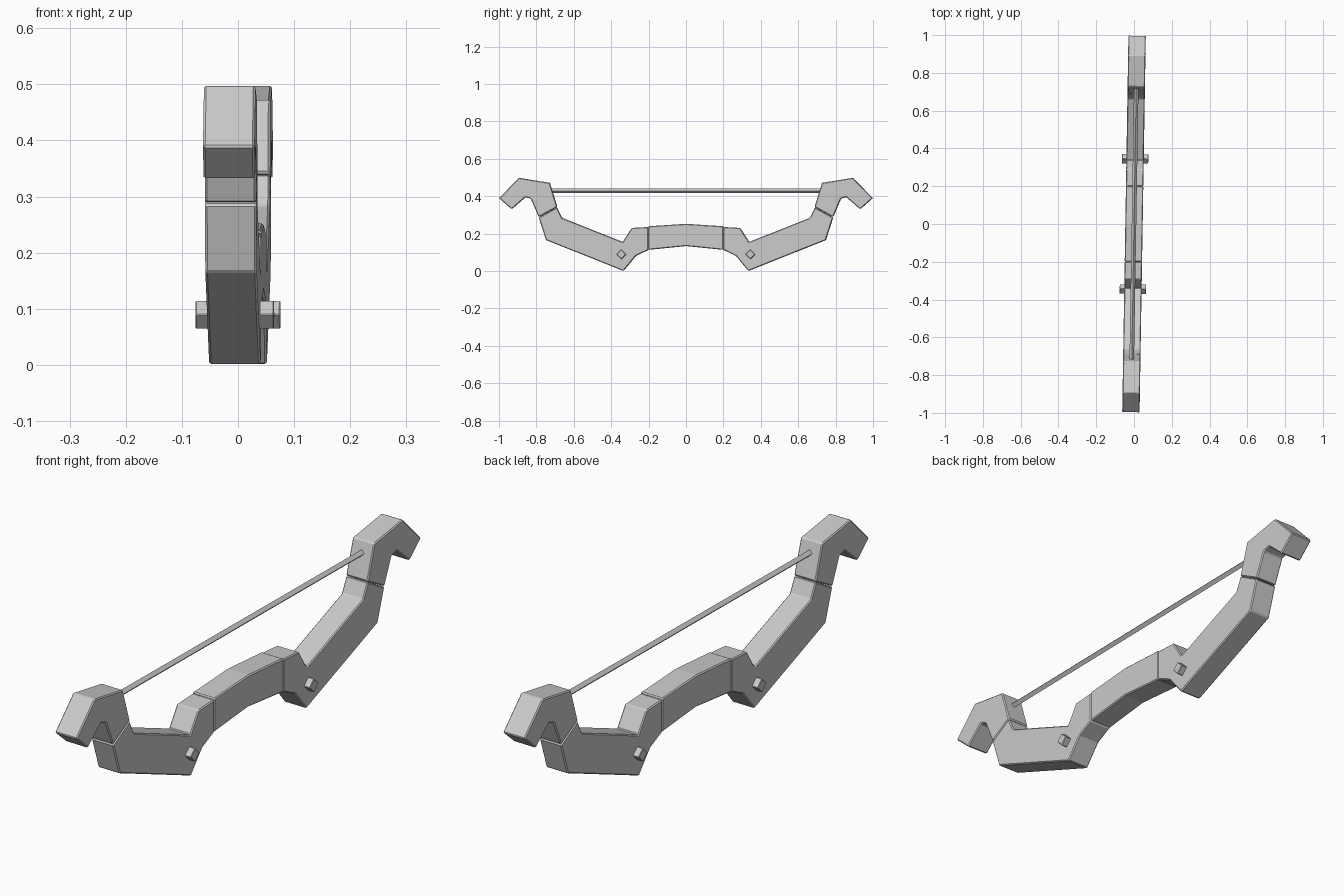
import bpy, bmesh, math
from mathutils import Matrix

if "Cube" in bpy.data.objects:
    bpy.data.objects.remove(bpy.data.objects["Cube"])

HALF = 0.046                      # half thickness of the bow across x
YAW = Matrix.Rotation(-0.0165, 4, 'Z')  # the whole bow is turned slightly


def prism(name, profile, bevel=0.004):
    """Extrude a (y, z) profile along x, with softly chamfered edges."""
    bm = bmesh.new()
    face = bm.faces.new([bm.verts.new((-HALF, y, z)) for y, z in profile])
    ext = bmesh.ops.extrude_face_region(bm, geom=[face])
    for v in ext["geom"]:
        if isinstance(v, bmesh.types.BMVert):
            v.co.x = HALF
    finish(name, bm, bevel)


def square_rod(name, centre, length, radius, axis, bevel=0.0):
    """Four-sided rod with its corners pointing up and down."""
    bm = bmesh.new()
    turn = Matrix.Rotation(math.pi / 2, 4, 'Y' if axis == 'x' else 'X')
    bmesh.ops.create_cone(bm, cap_ends=True, segments=4, radius1=radius,
                          radius2=radius, depth=length,
                          matrix=Matrix.Translation(centre) @ turn)
    finish(name, bm, bevel)


def finish(name, bm, bevel):
    bmesh.ops.recalc_face_normals(bm, faces=bm.faces)
    bm.transform(YAW)
    mesh = bpy.data.meshes.new(name)
    bm.to_mesh(mesh)
    bm.free()
    obj = bpy.data.objects.new(name, mesh)
    bpy.context.collection.objects.link(obj)
    if bevel:
        mod = obj.modifiers.new("edge_chamfer", 'BEVEL')
        mod.width = bevel
        mod.segments = 1
        mod.limit_method = 'ANGLE'
        mod.angle_limit = math.radians(40)


# central grip
prism("grip", [(-0.2, 0.244), (0, 0.257), (0.2, 0.244),
               (0.2, 0.118), (0, 0.138), (-0.2, 0.118)])

limb = [(0.2, 0.24), (0.29, 0.235), (0.338, 0.16), (0.663, 0.289),
        (0.69, 0.345), (0.787, 0.291), (0.748, 0.17), (0.334, 0.005),
        (0.268, 0.085), (0.2, 0.118)]
tip = [(0.688, 0.347), (0.728, 0.476), (0.893, 0.503), (0.999, 0.394),
       (0.932, 0.335), (0.857, 0.4), (0.829, 0.391), (0.787, 0.293)]

# mirrored limbs, hooked tips and cross pins
for side, s in (("front", -1), ("back", 1)):
    prism(side + "_limb", [(s * y, z) for y, z in limb])
    prism(side + "_tip", [(s * y, z) for y, z in tip])
    square_rod(side + "_pin", (0, s * 0.345, 0.094), 0.14, 0.026, 'x', 0.002)

# bowstring
square_rod("bowstring", (0, 0, 0.433), 1.44, 0.012, 'y')

# set the bow exactly on the ground
low = min(v.co.z for o in bpy.data.objects for v in o.data.vertices)
for o in bpy.data.objects:
    o.data.transform(Matrix.Translation((0, 0, -low)))
